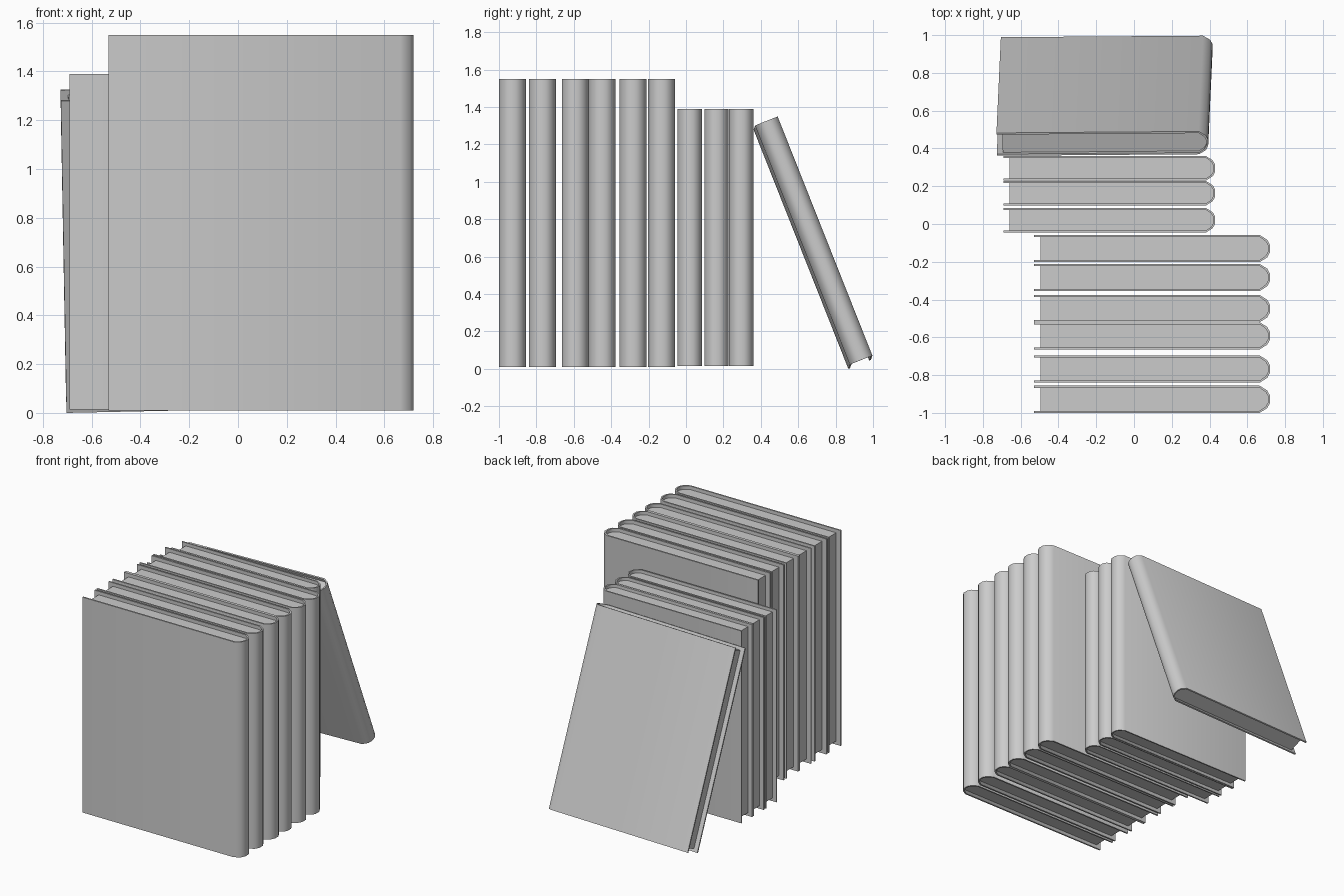
import bpy, bmesh
from math import radians
from mathutils import Matrix, Vector

if "Cube" in bpy.data.objects:
    bpy.data.objects.remove(bpy.data.objects["Cube"])

# Book size: length (fore edge to spine), thickness, height
L, T, H = 1.25, 0.144, 1.54
BOARD, FORE_INSET, END_INSET = 0.011, 0.035, 0.025


def spine_curve(inset):
    """Rounded spine in plan, from the near cover round to the far cover."""
    half = [(L - 0.055, inset), (L - 0.015 - inset * 0.75, 0.025 + inset * 0.75),
            (L - inset, 0.052 + inset * 0.25)]
    return half + [(x, T - y) for x, y in reversed(half)]


def extrude_mesh(name, outline, z0, z1):
    bm = bmesh.new()
    face = bm.faces.new([bm.verts.new((x, y, z0)) for x, y in outline])
    new = bmesh.ops.extrude_face_region(bm, geom=[face])["geom"]
    bmesh.ops.translate(bm, vec=(0, 0, z1 - z0),
                        verts=[v for v in new if isinstance(v, bmesh.types.BMVert)])
    bmesh.ops.recalc_face_normals(bm, faces=bm.faces[:])
    mesh = bpy.data.meshes.new(name)
    bm.to_mesh(mesh)
    bm.free()
    mesh.shade_smooth()
    mesh.set_sharp_from_angle(angle=radians(40))
    return mesh


# Cover: U-shaped board wrapped round the spine
outer = [(0, 0)] + spine_curve(0) + [(0, T)]
inner = [(0, T - BOARD)] + spine_curve(BOARD)[::-1] + [(0, BOARD)]
cover_mesh = extrude_mesh("cover", outer + inner, 0, H)

# Page block: fills the cover, set back from the three open edges
pages = [(FORE_INSET, BOARD)] + spine_curve(BOARD) + [(FORE_INSET, T - BOARD)]
pages_mesh = extrude_mesh("pages", pages, END_INSET, H - END_INSET)


def book(name, matrix):
    for part, mesh in (("cover", cover_mesh), ("pages", pages_mesh)):
        ob = bpy.data.objects.new(f"{name}_{part}", mesh)
        ob.matrix_world = matrix
        bpy.context.collection.objects.link(ob)


# Large upright books
for i, y in enumerate((-1.0, -0.84, -0.664, -0.52, -0.355, -0.202)):
    book(f"large_book_{i + 1}", Matrix.Translation((-0.53, y, 0.01)))

# Small upright books
small = Matrix.Diagonal((0.896, 0.903, 0.893, 1))
for i, y in enumerate((-0.045, 0.098, 0.23)):
    book(f"small_book_{i + 1}", Matrix.Translation((-0.69, y, 0.014)) @ small)

# Leaning book, slightly twisted
tilt = (Matrix.Rotation(radians(0.9), 4, 'Z') @ Matrix.Rotation(radians(21.6), 4, 'X')
        @ Matrix.Rotation(radians(-1.3), 4, 'Y'))
book("leaning_book", Matrix.Translation(Vector((-0.703, 0.868, 0))) @ tilt @ small)
